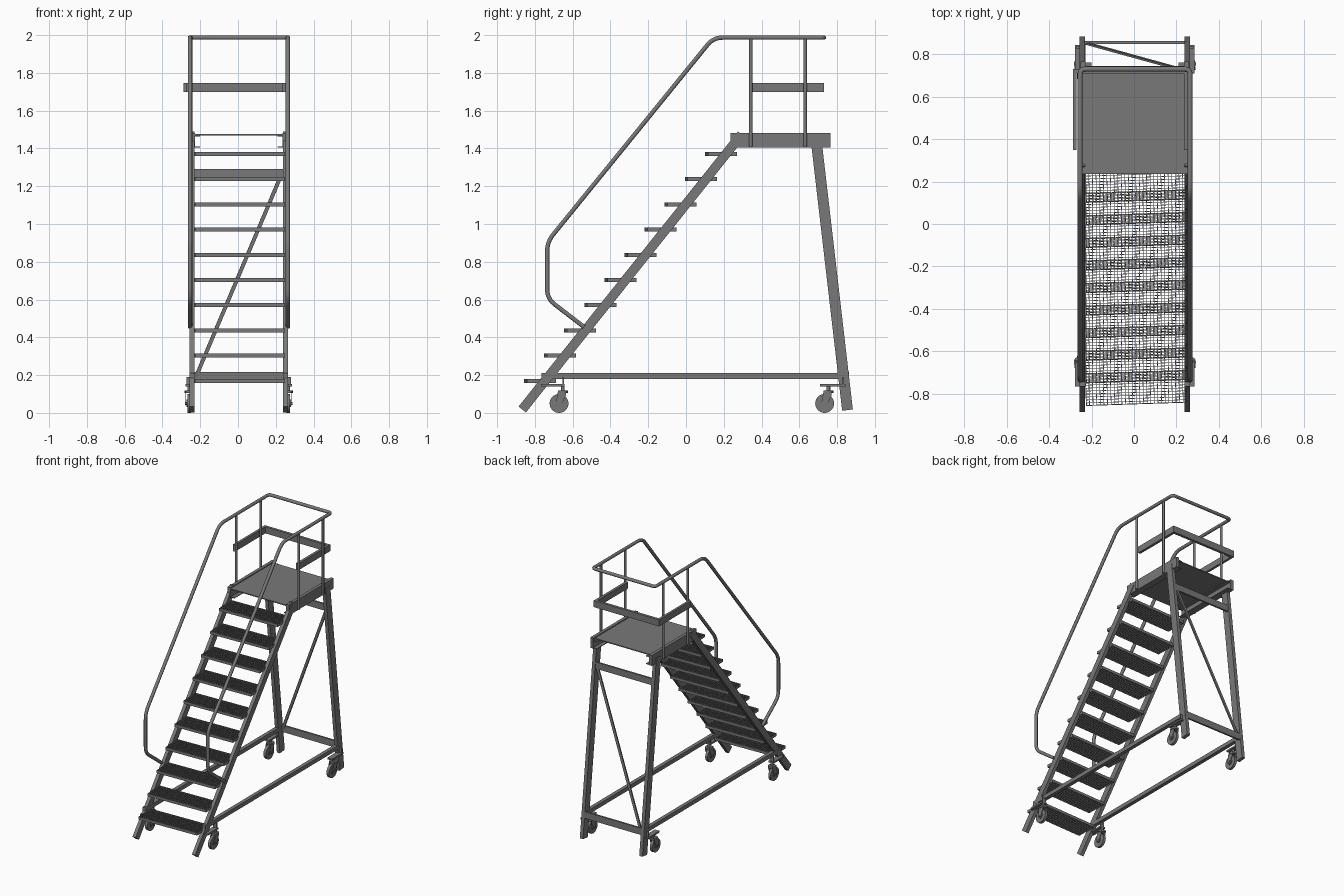
import bpy, bmesh, math
from mathutils import Vector, Matrix

if "Cube" in bpy.data.objects:
    bpy.data.objects.remove(bpy.data.objects["Cube"])

CX = 0.004            # centre line of the frame
SIDES = (("left", -1), ("right", 1))

# Dark grey paint for every part
PAINT = bpy.data.materials.new("dark_grey_paint")
PAINT.diffuse_color = (0.19, 0.19, 0.19, 1)
PAINT.use_nodes = True
PAINT.node_tree.nodes["Principled BSDF"].inputs["Base Color"].default_value = PAINT.diffuse_color


def make(name, bm, smooth=False):
    bmesh.ops.recalc_face_normals(bm, faces=bm.faces)
    me = bpy.data.meshes.new(name)
    bm.to_mesh(me)
    bm.free()
    me.materials.append(PAINT)
    ob = bpy.data.objects.new(name, me)
    bpy.context.collection.objects.link(ob)
    if smooth:
        bpy.ops.object.select_all(action='DESELECT')
        ob.select_set(True)
        bpy.context.view_layer.objects.active = ob
        bpy.ops.object.shade_smooth_by_angle(angle=math.radians(40))
    return ob


def add_box(bm, lo, hi, mat=Matrix()):
    lo, hi = Vector(lo), Vector(hi)
    m = mat @ Matrix.Translation((lo + hi) / 2) @ Matrix.Diagonal((*(hi - lo), 1))
    bmesh.ops.create_cube(bm, size=1, matrix=m)


def box(name, lo, hi):
    bm = bmesh.new()
    add_box(bm, lo, hi)
    return make(name, bm)


def beam(name, a, b, across, deep, side=Vector((1, 0, 0))):
    """Rectangular bar from a to b; 'across' is measured along side."""
    a, b = Vector(a), Vector(b)
    z = (b - a).normalized()
    y = z.cross(side).normalized()
    x = y.cross(z)
    m = Matrix((x, y, z)).transposed().to_4x4()
    m.translation = (a + b) / 2
    bm = bmesh.new()
    l = (b - a).length / 2
    add_box(bm, (-across / 2, -deep / 2, -l), (across / 2, deep / 2, l), m)
    return make(name, bm)


def add_cyl(bm, c, r, depth, axis='Z', seg=24):
    rot = Matrix.Rotation(math.pi / 2, 4, 'Y') if axis == 'X' else Matrix()
    bmesh.ops.create_cone(bm, cap_ends=True, segments=seg, radius1=r, radius2=r,
                          depth=depth, matrix=Matrix.Translation(c) @ rot)


def tube(name, pts, r, bends=()):
    """Round pipe; bends gives the fillet length at each inner corner."""
    pts = [Vector(p) for p in pts]
    path = [pts[0]]
    for p, c, n, bend in zip(pts, pts[1:], pts[2:], bends):
        s, e = c + (p - c).normalized() * bend, c + (n - c).normalized() * bend
        for i in range(7):
            t = i / 6
            path.append(s * (1 - t) ** 2 + c * 2 * t * (1 - t) + e * t * t)
    path.append(pts[-1])
    cu = bpy.data.curves.new(name, 'CURVE')
    cu.dimensions = '3D'
    cu.bevel_depth = r
    cu.bevel_resolution = 3
    cu.use_fill_caps = True
    cu.materials.append(PAINT)
    sp = cu.splines.new('POLY')
    sp.points.add(len(path) - 1)
    for q, p in zip(sp.points, path):
        q.co = (*p, 1)
    sp.use_smooth = True
    ob = bpy.data.objects.new(name, cu)
    bpy.context.collection.objects.link(ob)


# Side frames: stair stringers, rear legs, base rails
for side, s in SIDES:
    x = CX + s * 0.247
    beam(f"{side}_stringer", (x, -0.867, 0.018), (x, 0.294, 1.474), 0.026, 0.05)
    beam(f"{side}_rear_leg", (x, 0.689, 1.445), (x, 0.855, 0.015), 0.026, 0.057)
    box(f"{side}_base_rail", (x - 0.014, -0.765, 0.18), (x + 0.014, 0.858, 0.21))

    # Platform side channel, open towards the inside
    bm = bmesh.new()
    xo, xi = CX + s * 0.256, CX + s * 0.205
    add_box(bm, (min(xo, xo - s * .024), 0.235, 1.405), (max(xo, xo - s * .024), 0.765, 1.483))
    for z in (1.405, 1.463):
        add_box(bm, (min(xo, xi), 0.245, z), (max(xo, xi), 0.762, z + 0.005))
    make(f"{side}_platform_channel", bm)

    # Guard posts
    xr = CX + 0.001 + s * 0.259
    for label, y in (("front", 0.343), ("rear", 0.631)):
        tube(f"{side}_{label}_guard_post", [(xr, y, 1.41), (xr, y, 1.985)], 0.009)

    # Casters with brackets
    for label, y in (("front", -0.672), ("rear", 0.734)):
        cx = CX + s * 0.262
        bm = bmesh.new()
        add_cyl(bm, (cx, y, 0.05), 0.05, 0.02, 'X', 32)
        add_cyl(bm, (cx, y, 0.05), 0.02, 0.03, 'X', 16)
        add_cyl(bm, (cx, y, 0.05), 0.007, 0.046, 'X', 12)
        make(f"{side}_{label}_wheel", bm, True)
        d = 0.02
        bm = bmesh.new()
        add_cyl(bm, (cx, y + d, 0.112), 0.026, 0.014)
        add_cyl(bm, (cx, y + d, 0.132), 0.01, 0.03, seg=16)
        for k in (-1, 1):       # fork cheeks
            prof = [(y - 0.005, 0.118), (y + 0.04, 0.118), (y + 0.035, 0.09),
                    (y + 0.013, 0.04), (y - 0.013, 0.04), (y - 0.016, 0.06)]
            f = bm.faces.new([bm.verts.new((cx + k * 0.016, *p)) for p in prof])
            g = bmesh.ops.extrude_face_region(bm, geom=[f])
            bmesh.ops.translate(bm, vec=(k * 0.004, 0, 0),
                                verts=[v for v in g['geom'] if isinstance(v, bmesh.types.BMVert)])
        make(f"{side}_{label}_caster_fork", bm, True)
        y0, y1 = (y - 0.095, y + 0.03) if label == "front" else (y - 0.025, y + 0.11)
        bm = bmesh.new()
        add_box(bm, (cx - 0.02, y0, 0.14), (cx + 0.02, y1, 0.152))
        yv = y1 - 0.008 if label == "front" else y1 - 0.012
        add_box(bm, (cx - 0.015, yv - 0.004, 0.145), (cx + 0.015, yv + 0.004, 0.19))
        make(f"{side}_{label}_caster_bracket", bm)

# Rear cross bracing
x0, x1 = CX - 0.24, CX + 0.24
box("lower_cross_bar", (x0, 0.848, 0.166), (x1, 0.862, 0.216))
box("upper_cross_bar", (x0, 0.721, 1.243), (x1, 0.735, 1.292))
beam("diagonal_brace", (-0.225, 0.852, 0.185), (0.225, 0.728, 1.25), 0.02, 0.01)

# Platform deck
box("platform_deck", (-0.229, 0.235, 1.469), (0.239, 0.745, 1.476))

# Grating treads
W, D, H = 0.238, 0.077, 0.021
for i in range(10):
    m = Matrix.Translation((0.009, -0.773 + i * 0.1064, 0.170 + i * 0.1334)) \
        @ Matrix.Rotation(0.033, 4, 'Z')
    bm = bmesh.new()
    for y in (-D, D - 0.004):
        add_box(bm, (-W, y, -H / 2), (W, y + 0.004, H / 2), m)
    for x in (-W, W - 0.004):
        add_box(bm, (x, -D, -H / 2), (x + 0.004, D, H / 2), m)
    n = 28
    for k in range(1, n):
        x = -W + 2 * W * k / n
        add_box(bm, (x - 0.0015, -D, -H / 2), (x + 0.0015, D, H / 2), m)
    for k in range(1, 11):
        y = -D + 2 * D * k / 11
        add_box(bm, (-W, y - 0.0015, -H / 2 + .002), (W, y + 0.0015, H / 2 - .002), m)
    make(f"tread_{i + 1}", bm)

# Continuous handrail, running up both stair sides and around the platform
half = [(-0.54, 0.455), (-0.735, 0.605), (-0.735, 0.905), (0.145, 1.987), (0.73, 1.987)]
xl, xr = CX - 0.258, CX + 0.260
tube("handrail", [(xl, *p) for p in half] + [(xr, *p) for p in reversed(half)], 0.012,
     (0.05, 0.05, 0.05, 0.025, 0.025, 0.05, 0.05, 0.05))

# Mid-height guard board on three sides
bm = bmesh.new()
add_box(bm, (-0.288, 0.35, 1.698), (-0.27, 0.73, 1.747))
add_box(bm, (0.236, 0.35, 1.698), (0.256, 0.73, 1.747))
add_box(bm, (-0.27, 0.71, 1.698), (0.236, 0.73, 1.747))
make("mid_guard_board", bm)
